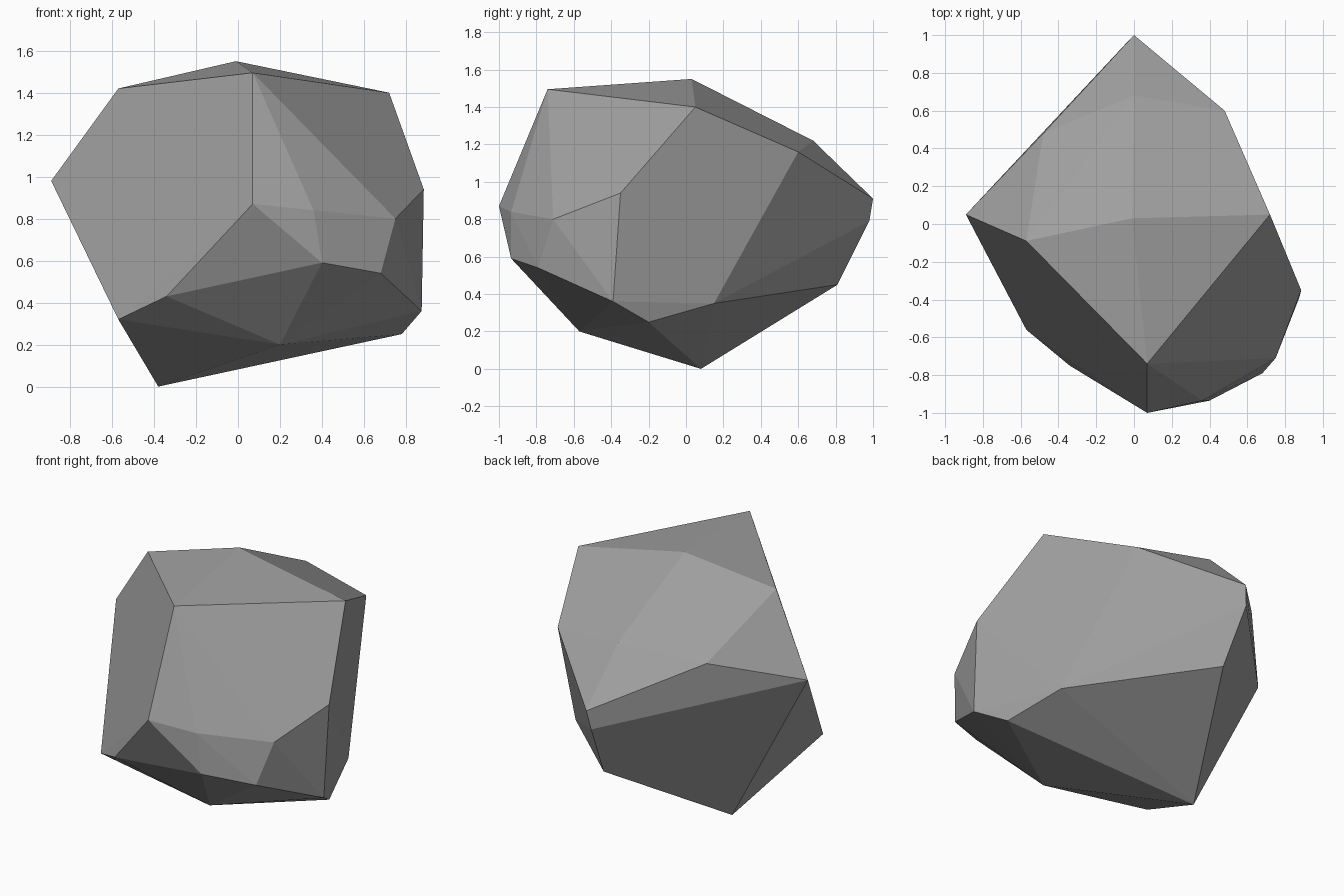
import bpy
import bmesh
import math
from mathutils import Vector

default_cube = bpy.data.objects.get("Cube")
if default_cube:
    bpy.data.objects.remove(default_cube, do_unlink=True)

# Corners of the boulder in hundredths of a unit, grouped by height
crown = [(-1, 3, 155), (7, -74, 149.5), (-57, -9, 142), (72, 5, 140)]
shoulder = [(0, 68, 122), (48, 60, 116), (-48, 48, 114)]
waist = [(-89, 5, 98), (88.5, -35, 94), (0, 100, 91), (7, -100, 87),
         (36, -93.5, 84), (75, -71, 80), (-2, 98, 79)]
lower_edge = [(40, -93.5, 59), (68, -79, 54), (1, 81, 45), (-34, -75, 43),
              (87.5, -39, 36), (67, 15, 35), (-57, -56, 32)]
underside = [(78, -20, 25), (20, -57, 20), (-38, 8, 0)]


def make_material(name, colour):
    material = bpy.data.materials.new(name)
    material.use_nodes = True
    material.diffuse_color = colour
    shader = material.node_tree.nodes["Principled BSDF"]
    shader.inputs["Base Color"].default_value = colour
    shader.inputs["Roughness"].default_value = 0.9
    return material


def make_boulder(name, corners, material):
    """Wrap the corners in a faceted skin and merge nearly flat triangles."""
    bm = bmesh.new()
    for corner in corners:
        bm.verts.new(Vector(corner) / 100)
    bmesh.ops.convex_hull(bm, input=bm.verts)
    bmesh.ops.dissolve_limit(bm, angle_limit=math.radians(2),
                             verts=bm.verts, edges=bm.edges)
    bmesh.ops.recalc_face_normals(bm, faces=bm.faces)
    mesh = bpy.data.meshes.new(name)
    bm.to_mesh(mesh)
    bm.free()
    mesh.materials.append(material)
    boulder = bpy.data.objects.new(name, mesh)
    bpy.context.collection.objects.link(boulder)
    return boulder


# One faceted stone with flat faces
stone_grey = make_material("stone grey", (0.35, 0.35, 0.35, 1))
make_boulder("boulder", crown + shoulder + waist + lower_edge + underside,
             stone_grey)
